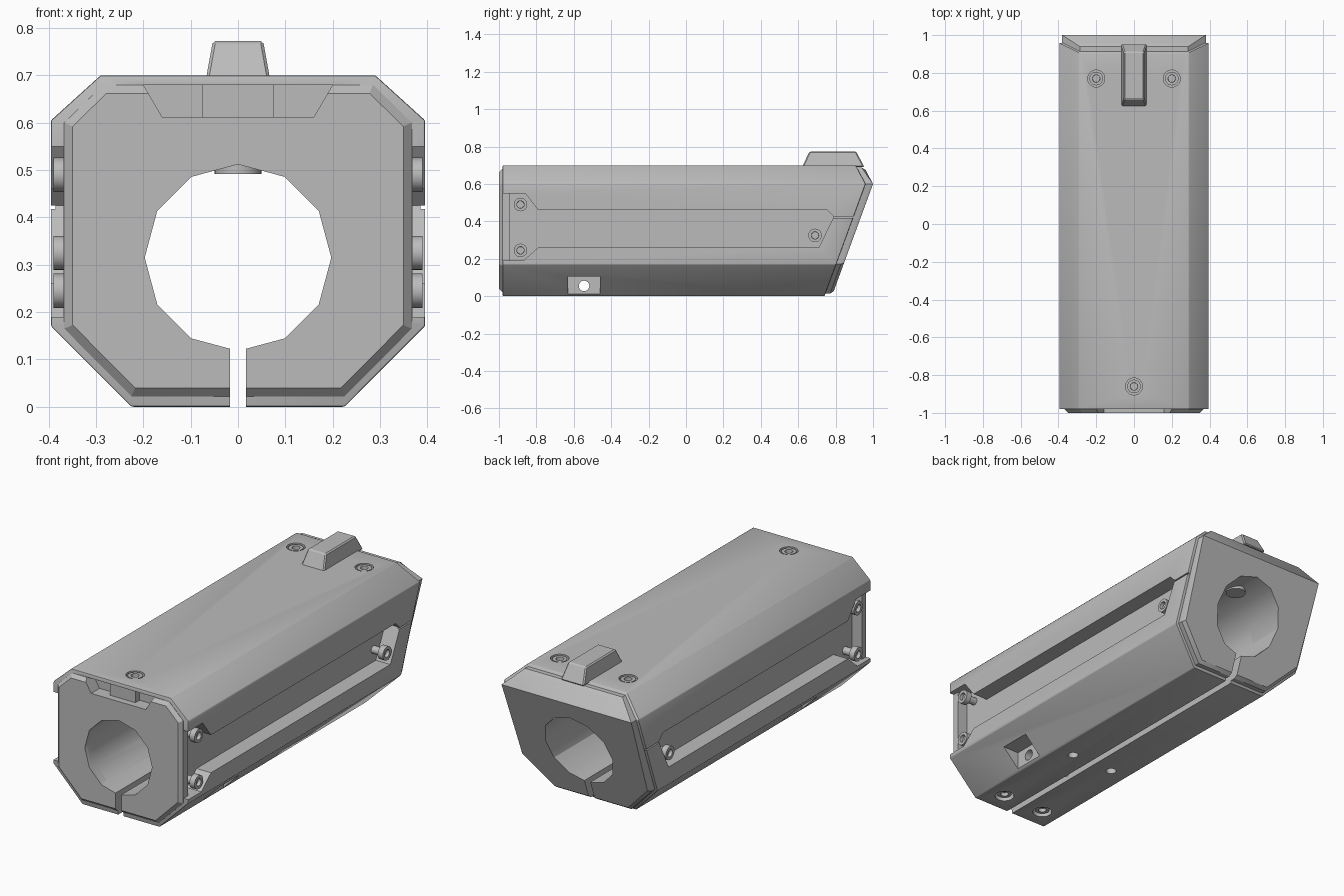
import bpy, bmesh
from math import pi, cos, sin
from mathutils import Vector, Matrix

cube = bpy.data.objects.get("Cube")
if cube:
    bpy.data.objects.remove(cube, do_unlink=True)

grey = bpy.data.materials.new("plain_grey")
grey.use_nodes = True
COLOUR = (0.5, 0.5, 0.5, 1)
grey.diffuse_color = COLOUR
grey.node_tree.nodes["Principled BSDF"].inputs["Base Color"].default_value = COLOUR


def add_object(name, bm):
    bmesh.ops.recalc_face_normals(bm, faces=bm.faces)
    mesh = bpy.data.meshes.new(name)
    bm.to_mesh(mesh)
    bm.free()
    mesh.materials.append(grey)
    ob = bpy.data.objects.new(name, mesh)
    bpy.context.collection.objects.link(ob)
    return ob


def prism(points, a, b, axis):
    """Extrude a 2D outline from a to b along x, y or z."""
    def place(p, t):
        return {"x": (t, p[0], p[1]), "y": (p[0], t, p[1]), "z": (p[0], p[1], t)}[axis]
    bm = bmesh.new()
    rings = [[bm.verts.new(place(p, t)) for p in points] for t in (a, b)]
    n = len(points)
    for i in range(n):
        j = (i + 1) % n
        bm.faces.new((rings[0][i], rings[0][j], rings[1][j], rings[1][i]))
    bm.faces.new(rings[0])
    bm.faces.new(rings[1])
    bmesh.ops.recalc_face_normals(bm, faces=bm.faces)
    return bm


def circle(u, v, r, n=24):
    return [(u + r * sin(2 * pi * i / n), v + r * cos(2 * pi * i / n)) for i in range(n)]


def rect(u0, u1, v0, v1):
    return [(u0, v0), (u1, v0), (u1, v1), (u0, v1)]


def octagon(w, bottom, top, low_x, low_z, high_x, high_z):
    half = [(low_x, bottom), (w, low_z), (w, high_z), (high_x, top)]
    return half + [(-x, z) for x, z in reversed(half)]


def slant_back(bm, ridge):
    """Trim the rear with two planes meeting at a ridge at z 0.6."""
    for normal in ((0, 0.6, -0.22), (0, 0.1, 0.053)):
        cut = bmesh.ops.bisect_plane(bm, geom=bm.verts[:] + bm.edges[:] + bm.faces[:],
                                     plane_co=(0, ridge, 0.6), plane_no=normal, clear_outer=True)
        edges = [e for e in cut["geom_cut"] if isinstance(e, bmesh.types.BMEdge)]
        bmesh.ops.holes_fill(bm, edges=[e for e in bm.edges if e.is_boundary] or edges, sides=0)


def bevel(ob, width, angle, segments=1):
    mod = ob.modifiers.new("bevel", "BEVEL")
    mod.width, mod.segments = width, segments
    mod.limit_method, mod.angle_limit = "ANGLE", angle * pi / 180


def bake(ob):
    bpy.context.view_layer.update()
    deps = bpy.context.evaluated_depsgraph_get()
    mesh = bpy.data.meshes.new_from_object(ob.evaluated_get(deps))
    ob.modifiers.clear()
    ob.data = mesh


def smooth(ob, angle=30):
    bpy.ops.object.select_all(action="DESELECT")
    ob.select_set(True)
    bpy.context.view_layer.objects.active = ob
    bpy.ops.object.shade_smooth_by_angle(angle=angle * pi / 180)


# Outer shell
bm = prism(octagon(0.395, 0, 0.70, 0.225, 0.17, 0.29, 0.605), -0.98, 1.3, "y")
slant_back(bm, 0.96)
shell = add_object("shell", bm)
bevel(shell, 0.012, 40, 2)

# Chamfered front plate
plate = add_object("front_plate", prism(
    octagon(0.367, 0.022, 0.68, 0.225, 0.165, 0.285, 0.6), -1.0, -0.95, "y"))
bevel(plate, 0.018, 55)

# Slanted rear cap
bm = prism(octagon(0.38, 0.014, 0.688, 0.22, 0.173, 0.285, 0.6), 0.7, 1.3, "y")
slant_back(bm, 1.0)
cap = add_object("rear_cap", bm)
bevel(cap, 0.014, 55)

# Cutters: bore, clamp slit, bolt hole, front notch
cuts = [
    prism(circle(0, 0.315, 0.197, 12), -1.2, 1.3, "y"),
    prism(rect(-0.017, 0.017, -0.1, 0.2), -1.3, 1.4, "y"),
    prism(circle(-0.545, 0.055, 0.028), -0.5, 0.5, "x"),
    prism([(-0.16, 0.612), (0.16, 0.612), (0.2, 0.68), (-0.2, 0.68)], -1.1, -0.93, "y"),
]
# Cutters: side windows, seam groove, bolt pockets, mirrored left and right
window = [(-0.945, 0.19), (-0.87, 0.19), (-0.79, 0.26), (0.71, 0.26), (0.79, 0.425),
          (0.755, 0.46), (-0.79, 0.46), (-0.86, 0.55), (-0.945, 0.55)]
for s in (-1, 1):
    cuts += [
        prism(window, s * 0.31, s * 0.5, "x"),
        prism(rect(-1.1, -0.94, 0.19, 0.55), s * 0.368, s * 0.52, "x"),
        prism(rect(0.77, 1.2, 0.418, 0.425), s * 0.385, s * 0.51, "x"),
        prism(rect(-0.63, -0.46, -0.1, 0.105), s * 0.237, s * 0.53, "x"),
        prism(circle(s * 0.125, -0.33, 0.026), -0.1, 0.25, "z"),
    ]
# Cutters: counterbores above and below
top_spots = [(-0.2, 0.77), (0.2, 0.77), (0, -0.86)]
low_spots = [(-0.125, -0.87), (0.125, -0.87)]
cuts += [prism(circle(x, y, 0.045), 0.67, 0.8, "z") for x, y in top_spots]
cuts += [prism(circle(x, y, 0.048), -0.1, 0.04, "z") for x, y in low_spots]

cutters = [add_object("cutter", c) for c in cuts]
for body in (shell, plate, cap):
    for c in cutters:
        mod = body.modifiers.new("cut", "BOOLEAN")
        mod.operation, mod.solver, mod.object = "DIFFERENCE", "EXACT", c
    bake(body)
    smooth(body)
for c in cutters:
    bpy.data.objects.remove(c, do_unlink=True)

# Sight fin on the rear top
bm = prism([(0.62, 0.69), (0.66, 0.773), (0.91, 0.773), (0.954, 0.69)], -0.068, 0.068, "x")
for v in bm.verts:
    if v.co.z > 0.75:
        v.co.x *= 0.78
fin = add_object("top_fin", bm)
bevel(fin, 0.006, 30)
bake(fin)

# Pad inside the front notch
add_object("notch_pad", prism(rect(-0.075, 0.075, 0.612, 0.68), -0.965, -0.92, "y"))

# Boss hanging into the bore near the rear
smooth(add_object("bore_boss", prism(circle(0, 0.8, 0.05), 0.492, 0.56, "z")))


def screw(name, loc, direction, shank):
    """Socket head with a slimmer shank; loc is the middle of the head's top."""
    bm = prism(circle(0, 0, 0.036), -0.03, 0, "z")
    top = max(bm.faces, key=lambda f: f.calc_center_median().z)
    bmesh.ops.inset_individual(bm, faces=[top], thickness=0.016)
    bmesh.ops.inset_individual(bm, faces=[top], thickness=0.001, depth=-0.018)
    stem = prism(circle(0, 0, 0.02), -0.03 - shank, -0.03, "z")
    temp = bpy.data.meshes.new("temp")
    stem.to_mesh(temp)
    stem.free()
    bm.from_mesh(temp)
    bpy.data.meshes.remove(temp)
    turn = Vector(direction).to_track_quat("Z", "Y").to_matrix().to_4x4()
    bm.transform(Matrix.Translation(loc) @ turn)
    smooth(add_object(name, bm))


# Screws on the sides, top and underside
for s, side in ((-1, "right"), (1, "left")):
    for y, z in ((-0.885, 0.49), (-0.885, 0.245), (0.69, 0.325)):
        screw(side + "_side_screw", (s * 0.39, y, z), (s, 0, 0), 0.06)
for x, y in top_spots:
    screw("top_screw", (x, y, 0.697), (0, 0, 1), 0.02)
for x, y in low_spots:
    screw("bottom_screw", (x, y, 0.012), (0, 0, -1), 0.02)
